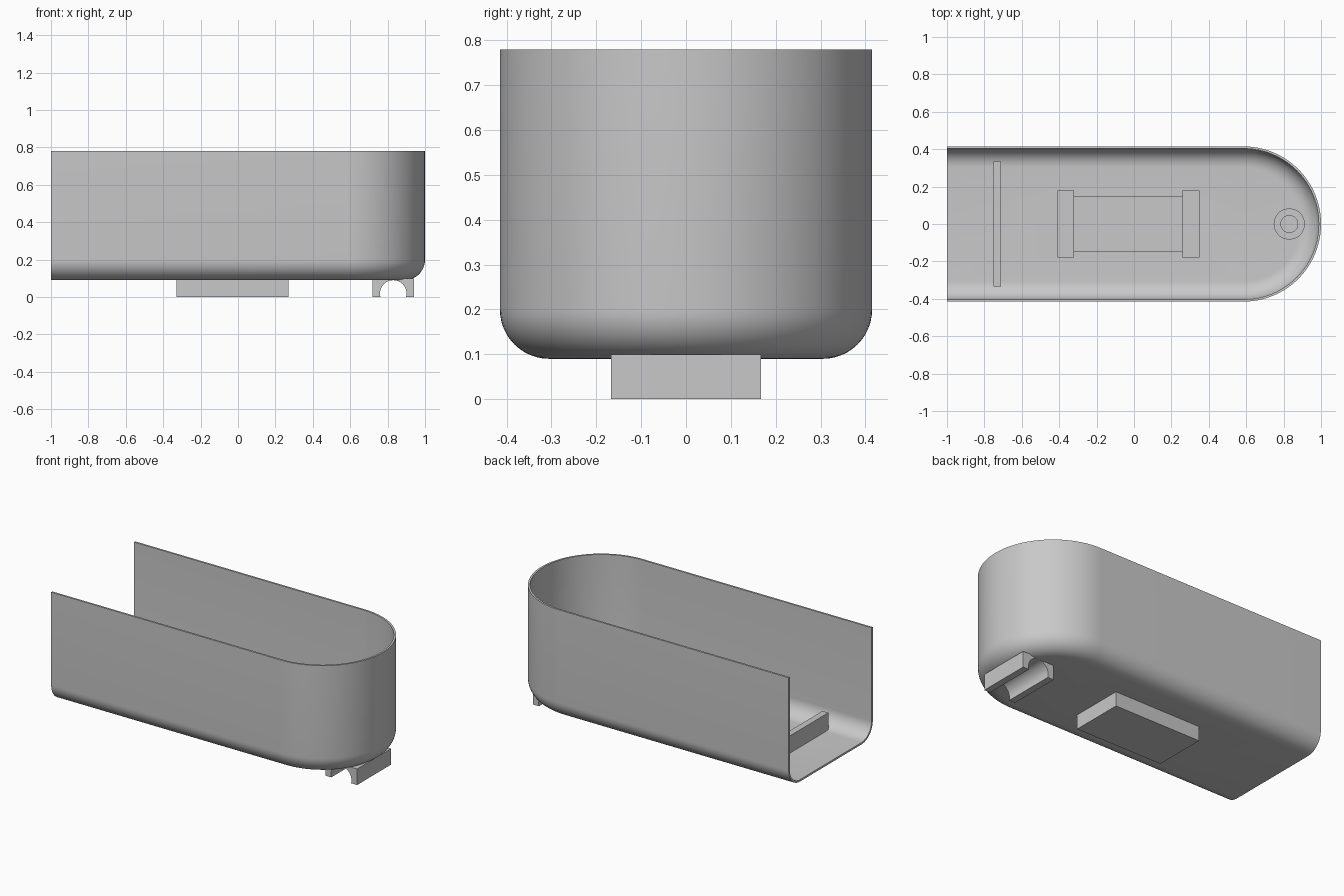
import bpy, bmesh
from math import sin, cos, pi, radians

cube = bpy.data.objects.get("Cube")
if cube:
    bpy.data.objects.remove(cube)

grey = bpy.data.materials.new("plain_grey")
grey.use_nodes = True
grey.diffuse_color = (0.58, 0.58, 0.58, 1)
grey.node_tree.nodes["Principled BSDF"].inputs["Base Color"].default_value = grey.diffuse_color

R, FILLET, WALL = 0.415, 0.11, 0.012   # plan radius, bottom rounding, thickness
BOTTOM, TOP = 0.09, 0.78
BACK, ARC_X = -1.0, 0.585              # open end, centre of the round end


def finish(name, bm):
    bmesh.ops.recalc_face_normals(bm, faces=bm.faces)
    mesh = bpy.data.meshes.new(name)
    bm.to_mesh(mesh)
    bm.free()
    mesh.materials.append(grey)
    obj = bpy.data.objects.new(name, mesh)
    bpy.context.collection.objects.link(obj)
    return obj


def activate(obj):
    bpy.ops.object.select_all(action='DESELECT')
    obj.select_set(True)
    bpy.context.view_layer.objects.active = obj


def smooth(obj):
    activate(obj)
    bpy.ops.object.shade_smooth_by_angle(angle=radians(30))


def box(name, x0, x1, half_y, z0, z1):
    bm = bmesh.new()
    bmesh.ops.create_cube(bm, size=1)
    for v in bm.verts:
        v.co = (x0 if v.co.x < 0 else x1, 2 * half_y * v.co.y, z0 if v.co.z < 0 else z1)
    return finish(name, bm)


def cylinder(name, radius, depth, centre, along_y=False):
    bm = bmesh.new()
    bmesh.ops.create_cone(bm, cap_ends=True, segments=64, radius1=radius, radius2=radius, depth=depth)
    obj = finish(name, bm)
    for v in obj.data.vertices:
        x, y, z = v.co
        v.co = (x, z, -y) if along_y else (x, y, z)
        v.co = [a + b for a, b in zip(v.co, centre)]
    return obj


def cut(obj, cutter):
    mod = obj.modifiers.new("cut", 'BOOLEAN')
    mod.operation, mod.solver, mod.object = 'DIFFERENCE', 'EXACT', cutter
    activate(obj)
    bpy.ops.object.modifier_apply(modifier=mod.name)


def ring(bm, inset, z):
    """U-shaped outline at one height, open at the back."""
    r, n = R - inset, 48
    pts = [(BACK, -r)]
    pts += [(ARC_X + r * cos(a), r * sin(a)) for a in (pi * i / n - pi / 2 for i in range(n + 1))]
    pts.append((BACK, r))
    return [bm.verts.new((x, y, z)) for x, y in pts]


def skin(bm, thickness):
    """One surface of the shell, from rim to floor."""
    r = FILLET - thickness
    centre_z = BOTTOM + FILLET
    profile = [(thickness, TOP)]
    steps = 12
    for i in range(steps + 1):
        a = pi / 2 * i / steps
        profile.append((FILLET - r * cos(a), centre_z - r * sin(a)))
    rings = [ring(bm, d, z) for d, z in profile]
    for a, b in zip(rings, rings[1:]):
        for i in range(len(a) - 1):
            bm.faces.new((a[i], a[i + 1], b[i + 1], b[i]))
    bm.faces.new(rings[-1])
    return rings


# Thin shell with rounded bottom, round front end and open back
bm = bmesh.new()
outer, inner = skin(bm, 0), skin(bm, WALL)
for i in range(len(outer[0]) - 1):
    bm.faces.new((outer[0][i], outer[0][i + 1], inner[0][i + 1], inner[0][i]))
for k in range(len(outer) - 1):
    for end in (0, -1):
        bm.faces.new((outer[k][end], outer[k + 1][end], inner[k + 1][end], inner[k][end]))
bm.faces.new((outer[-1][0], outer[-1][-1], inner[-1][-1], inner[-1][0]))
shell = finish("shell", bm)

# Sunken pocket that hangs below the floor
pocket = box("pocket_case", -0.33, 0.27, 0.167, 0, 0.098)
hollow = box("pocket_cutter", -0.32, 0.26, 0.145, 0.012, 0.3)
cut(shell, hollow)
cut(pocket, hollow)
bpy.data.objects.remove(hollow)
smooth(shell)

# Blocks at both ends of the pocket, and the cross rib near the open end
box("back_pocket_block", -0.41, -0.32, 0.18, 0.097, 0.2)
box("front_pocket_block", 0.26, 0.35, 0.18, 0.097, 0.2)
box("cross_rib", -0.75, -0.71, 0.333, 0.097, 0.21)

# Axle bracket under the round end
bracket = box("axle_bracket", 0.72, 0.94, 0.167, 0, 0.1)
groove = cylinder("groove_cutter", 0.071, 1, (0.83, 0, 0.019), along_y=True)
cut(bracket, groove)
bpy.data.objects.remove(groove)
smooth(bracket)

# Hollow post above the bracket
post = cylinder("hollow_post", 0.083, 0.103, (0.83, 0, 0.1485))
bore = cylinder("bore_cutter", 0.045, 0.4, (0.83, 0, 0.15))
cut(post, bore)
bpy.data.objects.remove(bore)
smooth(post)
